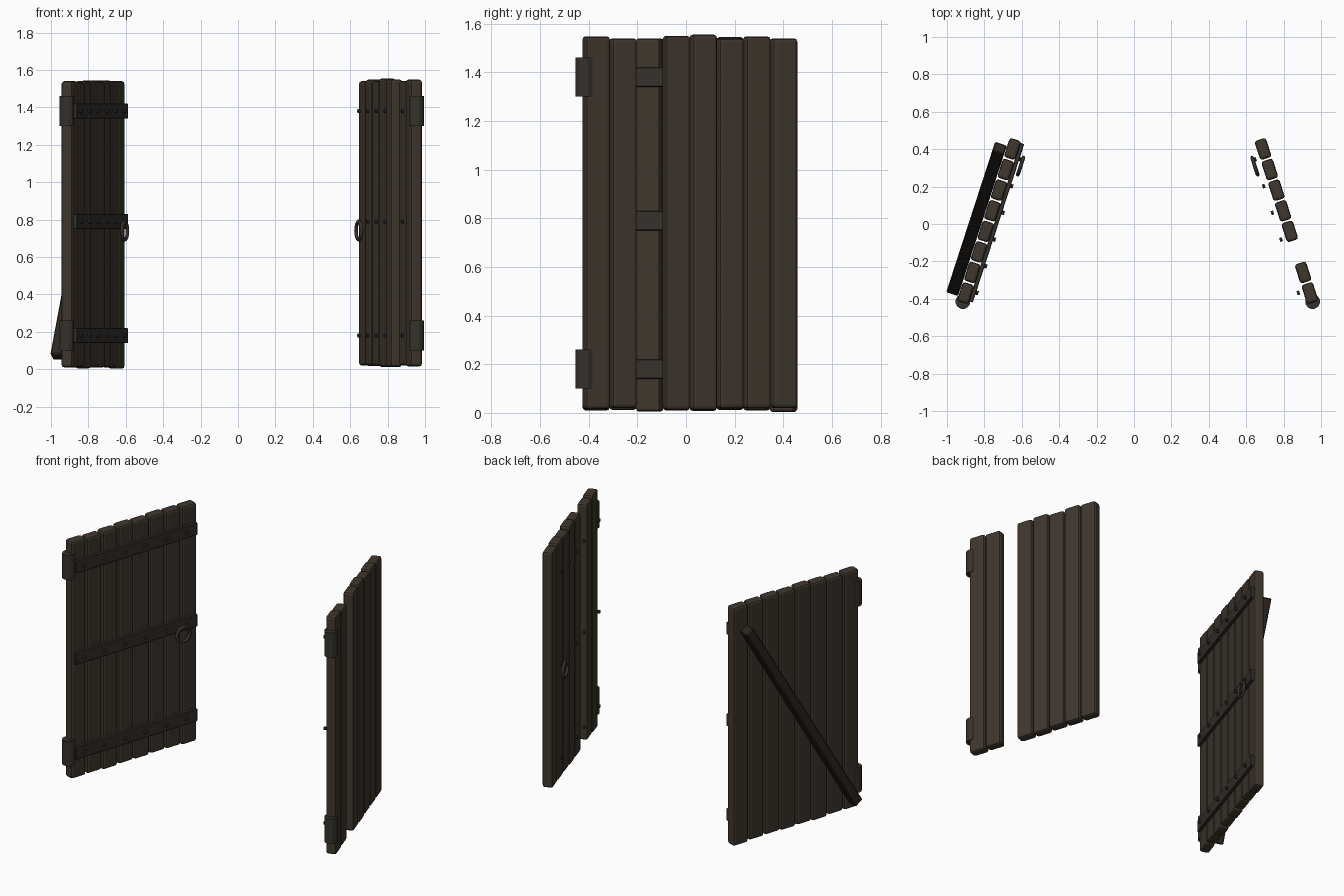
import bpy, bmesh, math
from mathutils import Matrix, Vector

if "Cube" in bpy.data.objects:
    bpy.data.objects.remove(bpy.data.objects["Cube"])

A = math.radians(18)          # how far each leaf is swung
CX, HX, HY = 0.02, 0.935, -0.415   # mid line, hinge offset, hinge y


def material(name, rgb):
    m = bpy.data.materials.new(name)
    m.diffuse_color = (*rgb, 1)
    m.use_nodes = True
    m.node_tree.nodes["Principled BSDF"].inputs["Base Color"].default_value = m.diffuse_color
    return m


WOOD = material("weathered wood", (0.050, 0.038, 0.027))
DARK = material("dark wood", (0.027, 0.020, 0.015))
IRON = material("dull iron", (0.036, 0.031, 0.026))


def leaf_point(side, p):
    """Leaf coordinates (along leaf, inward, up) to world; side -1 left, 1 right."""
    u, n, z = p
    x = HX - math.sin(A) * u - math.cos(A) * n
    y = HY + math.cos(A) * u - math.sin(A) * n
    return Vector((CX + side * x, y, z))


def finish(bm, name, side, mat, smooth=False):
    for v in bm.verts:
        v.co = leaf_point(side, v.co)
    bmesh.ops.recalc_face_normals(bm, faces=bm.faces)
    me = bpy.data.meshes.new(name)
    bm.to_mesh(me)
    bm.free()
    me.materials.append(mat)
    for f in me.polygons:
        f.use_smooth = smooth
    ob = bpy.data.objects.new(name, me)
    bpy.context.collection.objects.link(ob)
    return ob


def box(name, side, mat, centre, size, bevel=0.0, segs=1, tilt=0.0):
    bm = bmesh.new()
    bmesh.ops.create_cube(bm, size=1, matrix=Matrix.Diagonal((*size, 1)))
    if bevel:
        bmesh.ops.bevel(bm, geom=bm.edges[:], offset=bevel, segments=segs,
                        profile=0.5, affect='EDGES')
    bm.transform(Matrix.Translation(centre) @ Matrix.Rotation(tilt, 4, 'Y'))
    return finish(bm, name, side, mat)


def cylinder(name, side, mat, centre, r, h, sides, axis_n=False):
    bm = bmesh.new()
    bmesh.ops.create_cone(bm, cap_ends=True, segments=sides, radius1=r, radius2=r, depth=h)
    rot = Matrix.Rotation(math.pi / 2 if axis_n else 0, 4, 'X')
    bm.transform(Matrix.Translation(centre) @ rot)
    return finish(bm, name, side, mat)


def ring(name, side, mat, centre, R, r, major=16, minor=8):
    bm = bmesh.new()
    loops = []
    for i in range(major):
        a = 2 * math.pi * i / major
        loops.append([bm.verts.new((
            centre[0] + (R + r * math.cos(b)) * math.cos(a),
            centre[1] + r * math.sin(b),
            centre[2] + (R + r * math.cos(b)) * math.sin(a)))
            for b in (2 * math.pi * j / minor for j in range(minor))])
    for i in range(major):
        p, q = loops[i], loops[(i + 1) % major]
        for j in range(minor):
            k = (j + 1) % minor
            bm.faces.new((p[j], q[j], q[k], p[k]))
    return finish(bm, name, side, mat, True)


TOPS = {-1: (1.54, 1.535, 1.54, 1.545, 1.54, 1.545, 1.54, 1.54),
        1: (1.548, 1.54, 0, 1.55, 1.555, 1.54, 1.548, 1.54)}
BOTTOMS = {-1: (0.01, 0.012, 0.005, 0.01, 0.008, 0.012, 0.01, 0.003),
           1: (0.015, 0.02, 0, 0.012, 0.012, 0.018, 0.018, 0.02)}
LEVELS = (0.18, 0.79, 1.38)

for side, label in ((-1, "left"), (1, "right")):
    # upright planks, one lost from the right leaf
    for i in range(8):
        if side == 1 and i == 2:
            continue
        lo, hi = BOTTOMS[side][i], TOPS[side][i]
        box(f"{label}_plank_{i}", side, WOOD, (0.048 + 0.1157 * i, 0, (lo + hi) / 2),
            (0.107, 0.064, hi - lo), 0.014, 2)
    # hinge barrels
    for z in (0.18, 1.38):
        cylinder(f"{label}_hinge", side, IRON, (0, 0, z), 0.04, 0.16, 12)
    # straps survive only on the left leaf; rivets on both
    for z in LEVELS:
        if side == -1:
            box(f"{label}_strap", side, IRON, (0.457, 0.041, z), (0.89, 0.022, 0.08), 0.003)
        for k in range(6):
            if side == 1 and k == 1:
                continue
            cylinder(f"{label}_rivet", side, IRON, (0.068 + 0.15 * k, 0.058, z),
                     0.011, 0.014, 8, True)
    # pull ring
    ring(f"{label}_pull_ring", side, IRON, (0.785, 0.070, 0.74), 0.048, 0.01)

# diagonal brace on the outer face of the left leaf
du, dz = 0.80, 1.33
box("left_brace", -1, DARK, (0.443, -0.067, 0.73), (0.06, 0.066, math.hypot(du, dz)),
    0.006, 1, math.atan2(du, dz))
